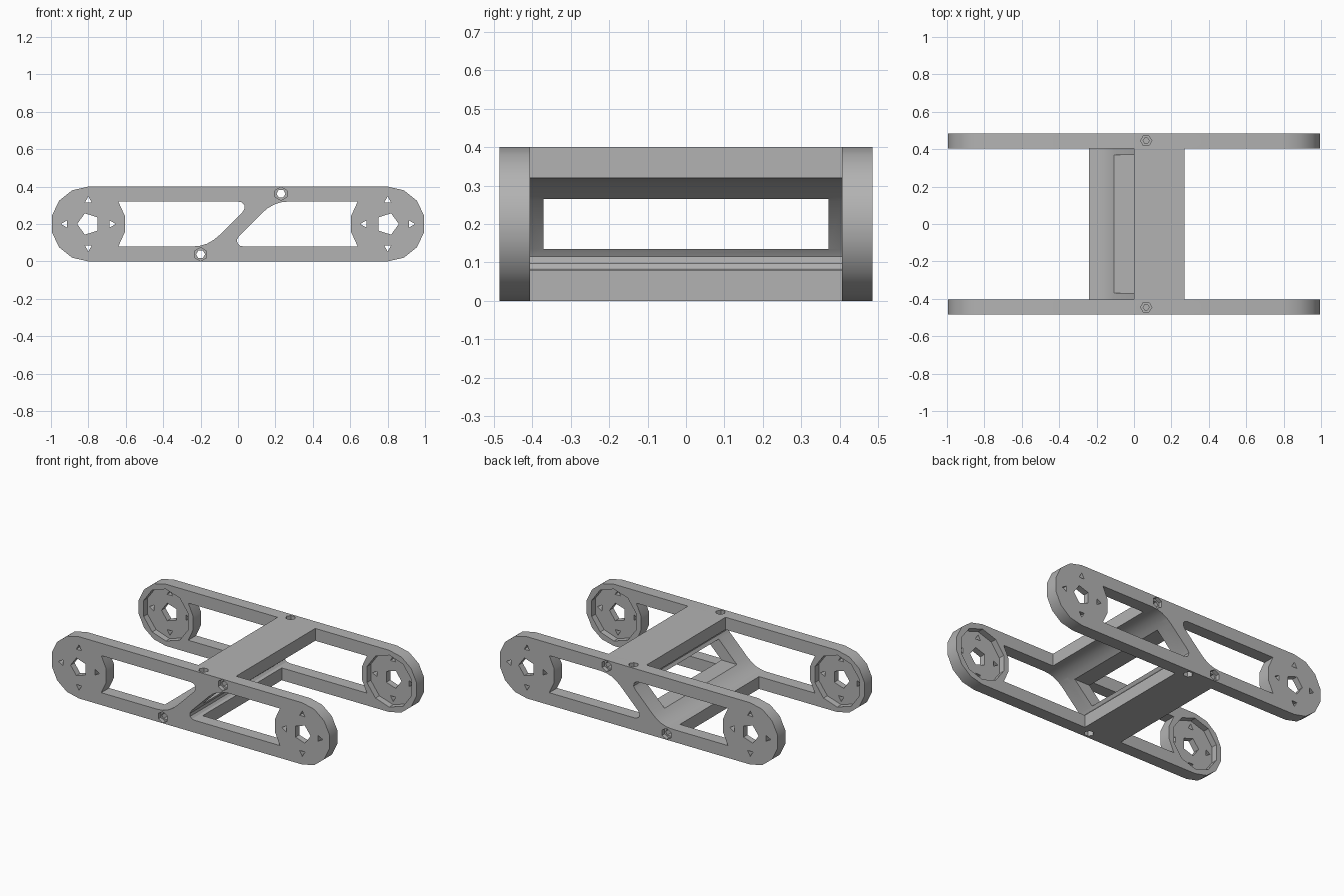
import bpy, bmesh
from math import cos, sin, pi, radians

if "Cube" in bpy.data.objects:
    bpy.data.objects.remove(bpy.data.objects["Cube"])

grey = bpy.data.materials.new("plain grey")
grey.use_nodes = True
grey.diffuse_color = (0.45, 0.45, 0.45, 1)
grey.node_tree.nodes["Principled BSDF"].inputs["Base Color"].default_value = (0.45, 0.45, 0.45, 1)

INNER, OUTER, HEIGHT = 0.405, 0.485, 0.4
END_X, MID_Z = 0.8, 0.2


def prism(name, pts, lo, hi, axis="y"):
    """Extrude a flat outline: (x, z) along y, or (x, y) along z."""
    bm = bmesh.new()
    place = (lambda a, b, t: (a, t, b)) if axis == "y" else (lambda a, b, t: (a, b, t))
    rings = [[bm.verts.new(place(a, b, t)) for a, b in pts] for t in (lo, hi)]
    bm.faces.new(rings[0])
    bm.faces.new(rings[1])
    for i in range(len(pts)):
        j = (i + 1) % len(pts)
        bm.faces.new((rings[0][i], rings[0][j], rings[1][j], rings[1][i]))
    bmesh.ops.recalc_face_normals(bm, faces=bm.faces)
    mesh = bpy.data.meshes.new(name)
    bm.to_mesh(mesh)
    bm.free()
    mesh.materials.append(grey)
    obj = bpy.data.objects.new(name, mesh)
    bpy.context.collection.objects.link(obj)
    return obj


def arc(cx, cy, r, start, end, steps):
    angles = [radians(start + (end - start) * i / steps) for i in range(steps + 1)]
    return [(cx + r * cos(a), cy + r * sin(a)) for a in angles]


def ngon(cx, cy, r, sides, start=0):
    return arc(cx, cy, r, start, start + 360, sides)[:-1]


def carve(obj, cutters):
    bpy.context.view_layer.objects.active = obj
    for cutter in cutters:
        cutter.hide_render = True
        mod = obj.modifiers.new("cut", "BOOLEAN")
        mod.operation, mod.solver, mod.object = "DIFFERENCE", "EXACT", cutter
        bpy.ops.object.modifier_apply(modifier=mod.name)
        bpy.data.objects.remove(cutter)


def smooth(obj):
    bpy.ops.object.select_all(action="DESELECT")
    obj.select_set(True)
    bpy.context.view_layer.objects.active = obj
    bpy.ops.object.shade_smooth_by_angle(angle=radians(30))


# Edges of the slanted web; the second is the first turned half round
web_left = [(0, 0.32), (0.02, 0.316), (0.033, 0.303), (0.036, 0.285), (0.025, 0.265),
            (-0.1, 0.14), (-0.13, 0.115), (-0.165, 0.095), (-0.2, 0.084), (-0.24, 0.08)]
web_right = [(0.03 - x, HEIGHT - z) for x, z in web_left]

# Long bolt bores that run the whole width
bolts = [(0.23, 0.362), (-0.2, 0.038)]


def bolt_bores():
    return [prism("bore", ngon(x, z, 0.024, 6), -0.6, 0.6) for x, z in bolts]


# Side plates
outline = arc(END_X, MID_Z, 0.2, -90, 90, 7) + arc(-END_X, MID_Z, 0.2, 90, 270, 7)
windows = [arc(-END_X, MID_Z, 0.2, -36.9, 36.9, 3) + web_left,
           arc(END_X, MID_Z, 0.2, 143.1, 216.9, 3) + web_right]

for name, s in (("front_side_plate", -1), ("back_side_plate", 1)):
    def along(label, pts, a, b):
        return prism(label, pts, *sorted((s * a, s * b)))

    plate = along(name, outline, INNER, OUTER)
    cutters = [along("window", w, 0.3, 0.6) for w in windows]
    for cx in (-END_X, END_X):
        # Round pocket on the inner face, hub hole and four screw holes
        cutters.append(along("pocket", ngon(cx, MID_Z, 0.168, 10, 18), 0.3, 0.445))
        cutters.append(along("hub", ngon(cx, MID_Z, 0.06, 5, 180 if cx < 0 else 0), 0.3, 0.6))
        for k in range(4):
            a = k * pi / 2
            cutters.append(along("screw", ngon(cx + 0.125 * cos(a), MID_Z + 0.125 * sin(a),
                                               0.022, 3, 90 * k), 0.3, 0.6))
    # Bolt seats on the outer face
    cutters += bolt_bores()
    cutters += [along("seat", ngon(x, z, 0.036, 6, 30), 0.46, 0.6) for x, z in bolts]
    # Upright screw holes in the top and bottom edges
    for x, a, b, deep in ((0.065, 0.36, 0.5, 0.33), (-0.035, -0.1, 0.04, 0.07)):
        cutters.append(prism("upright_seat", ngon(x, s * 0.445, 0.03, 6), a, b, "z"))
        lo, hi = min(deep, a), max(deep, b)
        cutters.append(prism("upright_bore", ngon(x, s * 0.445, 0.016, 6), lo, hi, "z"))
    carve(plate, cutters)
    smooth(plate)

# Bridge: top shelf, slanted web and bottom shelf in one profile
profile = [(0, HEIGHT)] + web_left + [(-0.24, 0), (0.03, 0)] + web_right + [(0.27, HEIGHT)]
bridge = prism("cross_bridge", profile, -INNER, INNER)
opening = prism("opening", [(-0.4, 0.135), (0.4, 0.135), (0.4, 0.265), (-0.4, 0.265)], -0.37, 0.37)
carve(bridge, [opening] + bolt_bores())
smooth(bridge)
